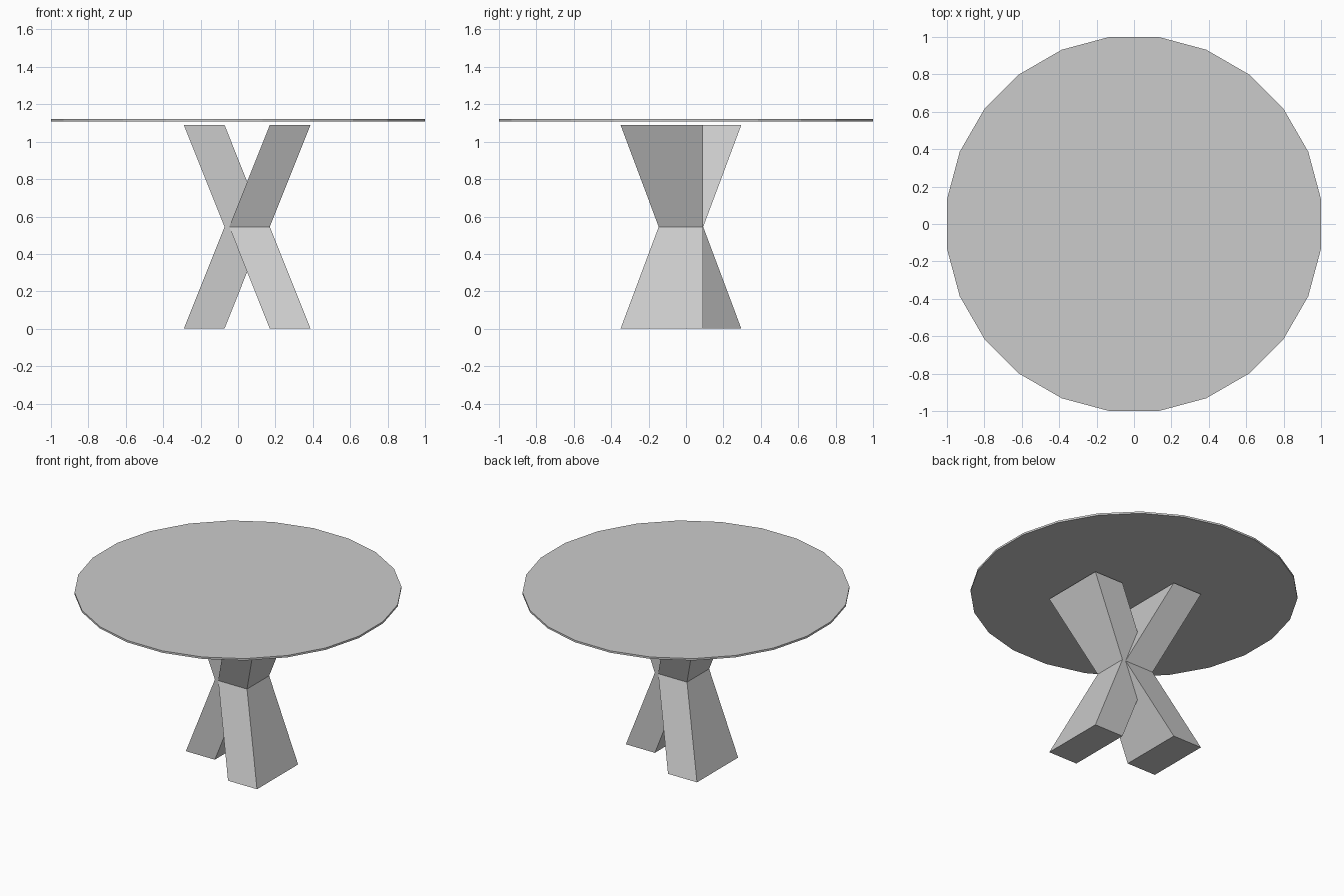
import bpy
import bmesh
from mathutils import Vector, Matrix
import math

cube = bpy.data.objects.get("Cube")
if cube:
    bpy.data.objects.remove(cube, do_unlink=True)

# Single plain grey finish
grey = bpy.data.materials.new("plain_grey")
colour = (0.6, 0.6, 0.6, 1.0)
grey.diffuse_color = colour
grey.use_nodes = True
grey.node_tree.nodes["Principled BSDF"].inputs["Base Color"].default_value = colour


def add_object(name, bm):
    bmesh.ops.recalc_face_normals(bm, faces=bm.faces)
    mesh = bpy.data.meshes.new(name)
    bm.to_mesh(mesh)
    bm.free()
    mesh.materials.append(grey)
    obj = bpy.data.objects.new(name, mesh)
    bpy.context.collection.objects.link(obj)
    return obj


def bent_leg(name, sections):
    """Loft rectangles (x0, x1, y0, y1, z) into one closed leg."""
    bm = bmesh.new()
    rings = [[bm.verts.new(p) for p in ((x0, y0, z), (x1, y0, z), (x1, y1, z), (x0, y1, z))]
             for x0, x1, y0, y1, z in sections]
    for low, high in zip(rings, rings[1:]):
        for i in range(4):
            j = (i + 1) % 4
            bm.faces.new((low[i], low[j], high[j], high[i]))
    bm.faces.new(rings[0])
    bm.faces.new(rings[-1])
    return add_object(name, bm)


# Pedestal: two bent legs, each the other turned half way round the shared axis
LEG_TOP, AXIS_X, AXIS_Y = 1.09, 0.049, -0.027
foot = (0.17, 0.388, -0.35, 0.092)
waist = (-0.047, 0.17, -0.146, 0.092)


def half_turn(rect):
    x0, x1, y0, y1 = rect
    return (2 * AXIS_X - x1, 2 * AXIS_X - x0, 2 * AXIS_Y - y1, 2 * AXIS_Y - y0)


for name, low, mid in (("left_leg", foot, waist),
                       ("right_leg", half_turn(foot), half_turn(waist))):
    bent_leg(name, [(*low, 0.0), (*mid, LEG_TOP / 2), (*low, LEG_TOP)])

# Thin 24-sided table top, floating just above the legs, flat sides on the axes
SIDES, BASE, THICK = 24, 1.108, 0.013
bm = bmesh.new()
bmesh.ops.create_cone(bm, cap_ends=True, segments=SIDES, depth=THICK,
                      radius1=1 / math.cos(math.pi / SIDES),
                      radius2=1 / math.cos(math.pi / SIDES),
                      matrix=Matrix.Translation(Vector((0, 0, BASE + THICK / 2)))
                      @ Matrix.Rotation(math.pi / SIDES, 4, "Z"))
add_object("table_top", bm)
